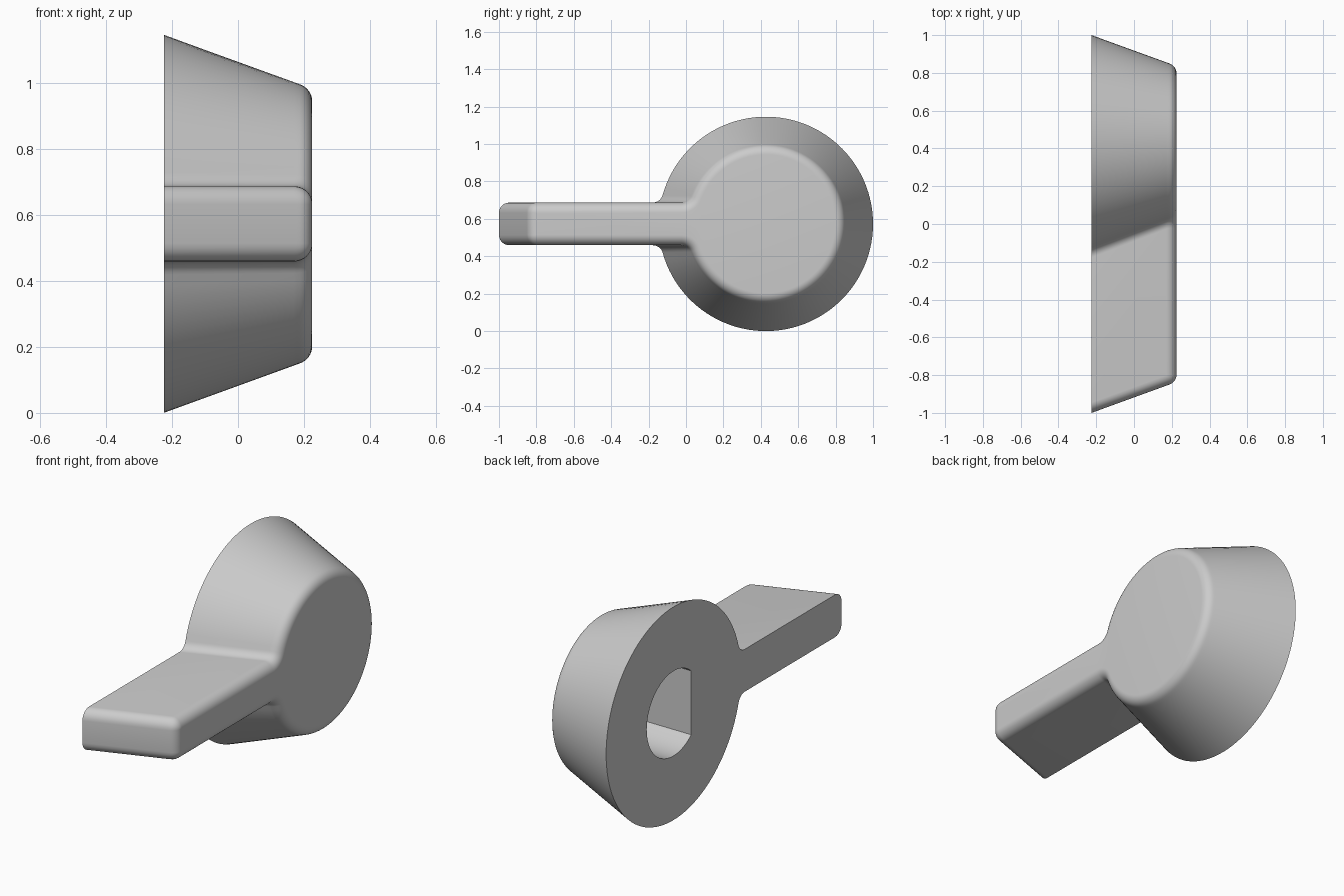
import bpy, bmesh, math
from math import sin, cos, tan, sqrt, pi, radians

cube = bpy.data.objects.get("Cube")
if cube:
    bpy.data.objects.remove(cube, do_unlink=True)

HALF = 0.225            # half thickness along x
RADIUS = 0.573          # base radius of the hub
HUB_Y, HUB_Z = 0.427, 0.573
BAR = 0.114             # half height of the lever
ROUND = 0.055           # edge rounding
DRAFT = radians(20)

mat = bpy.data.materials.new("plain grey")
mat.use_nodes = True
grey = (0.6, 0.6, 0.6, 1)
mat.diffuse_color = grey
mat.node_tree.nodes["Principled BSDF"].inputs["Base Color"].default_value = grey


def inset(x, draft):
    """How far a drafted wall with a rounded top edge has moved inward at x."""
    xc = HALF - ROUND
    if x <= xc + ROUND * sin(draft):
        return tan(draft) * (x + HALF)
    centre = tan(draft) * 2 * HALF + ROUND * tan((pi / 2 - draft) / 2)
    return centre - sqrt(max(0, ROUND ** 2 - (x - xc) ** 2))


def arc(cy, cz, r, a0, a1, n):
    return [(cy + r * cos(a0 + (a1 - a0) * i / n),
             cz + r * sin(a0 + (a1 - a0) * i / n)) for i in range(n + 1)]


def outline(x):
    """Keyhole outline: lever end, blend into hub, hub circle, mirrored."""
    side, slope = inset(x, 0), inset(x, DRAFT)
    h, r, tip = BAR - side, RADIUS - slope, -1 + slope
    corner = max(ROUND - side, 0.004)
    blend = ROUND + side
    by = HUB_Y - sqrt((r + blend) ** 2 - (h + blend) ** 2)
    ang = math.atan2(h + blend, by - HUB_Y)
    pts = arc(tip + corner, h - corner, corner, pi, pi / 2, 6)
    pts += arc(by, h + blend, blend, -pi / 2, ang - pi, 8)
    pts += arc(HUB_Y, 0, r, ang, 0, 48)[1:]
    return pts + [(y, -z) for y, z in reversed(pts[:-1])]


def loft(name, rings):
    """Closed solid through a list of (x, outline) rings."""
    bm = bmesh.new()
    loops = [[bm.verts.new((x, y, HUB_Z + z)) for y, z in pts] for x, pts in rings]
    for a, b in zip(loops, loops[1:]):
        for i in range(len(a)):
            j = (i + 1) % len(a)
            bm.faces.new((a[i], a[j], b[j], b[i]))
    bm.faces.new(loops[0])
    bm.faces.new(loops[-1])
    bmesh.ops.recalc_face_normals(bm, faces=bm.faces)
    mesh = bpy.data.meshes.new(name)
    bm.to_mesh(mesh)
    bm.free()
    mesh.materials.append(mat)
    ob = bpy.data.objects.new(name, mesh)
    bpy.context.collection.objects.link(ob)
    return ob


# Hub and lever in one solid, with levels packed around the rounded edge
levels = [-HALF] + [HALF - ROUND + ROUND * sin(pi / 2 * i / 10) for i in range(11)]
knob = loft("lever_knob", [(x, outline(x)) for x in levels])

# D-shaped shaft socket in the back
flat = pi - math.acos(0.15 / 0.228)
socket = arc(HUB_Y, 0, 0.228, -flat, flat, 48)
cutter = loft("socket_cutter", [(-HALF - 0.1, socket), (HALF - 0.09, socket)])
cutter.hide_render = True
cut = knob.modifiers.new("shaft_socket", 'BOOLEAN')
cut.operation = 'DIFFERENCE'
cut.solver = 'EXACT'
cut.object = cutter
bpy.context.view_layer.objects.active = knob
knob.select_set(True)
bpy.ops.object.modifier_apply(modifier=cut.name)
bpy.data.objects.remove(cutter, do_unlink=True)

bpy.ops.object.select_all(action='DESELECT')
knob.select_set(True)
bpy.ops.object.shade_smooth_by_angle(angle=radians(30))
